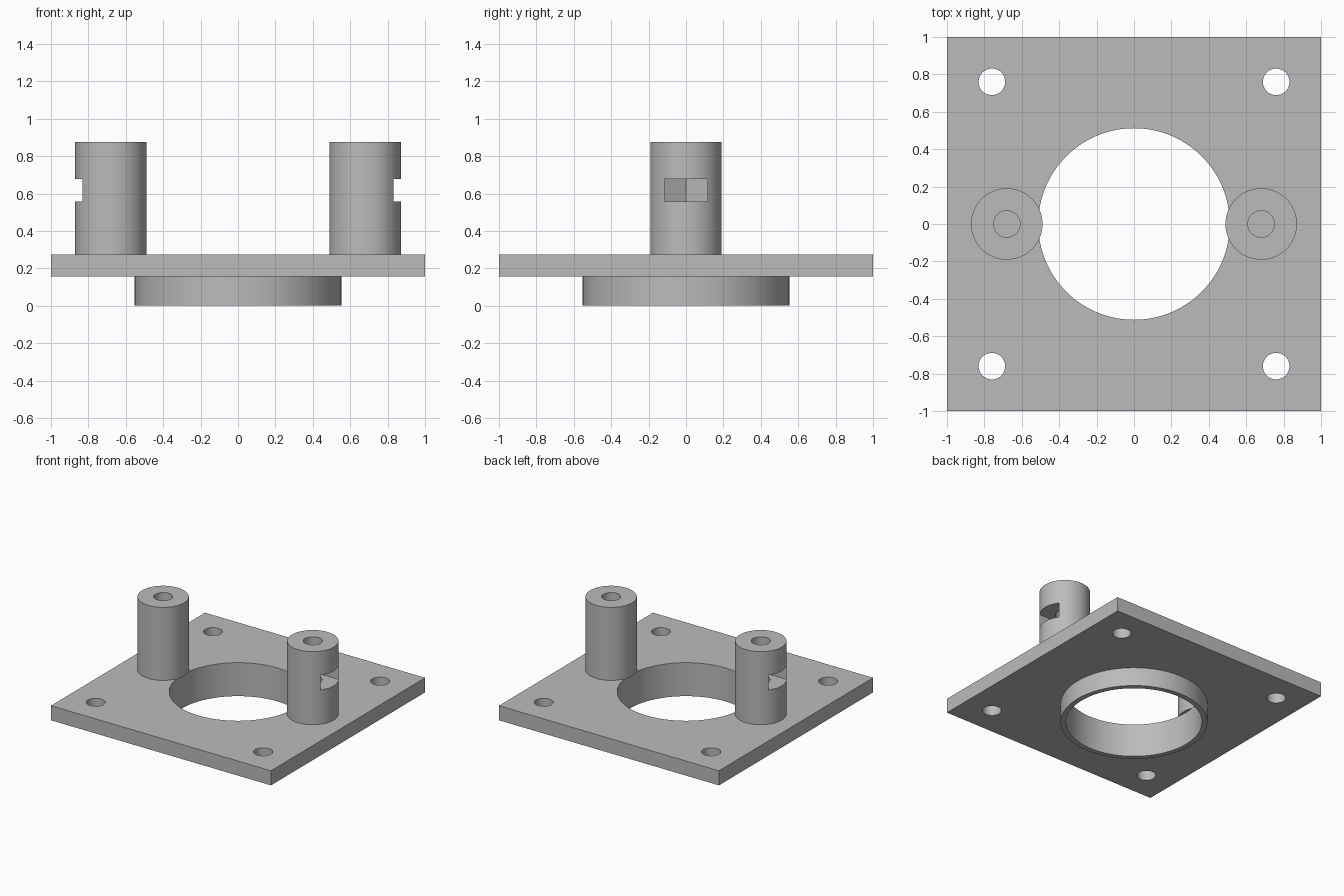
import bpy
import bmesh
from math import cos, sin, tau, radians

old = bpy.data.objects.get("Cube")
if old:
    bpy.data.objects.remove(old, do_unlink=True)

grey = bpy.data.materials.new("plain grey")
grey.use_nodes = True
colour = (0.5, 0.5, 0.5, 1)
grey.diffuse_color = colour
grey.node_tree.nodes["Principled BSDF"].inputs["Base Color"].default_value = colour

PLATE_BOTTOM, PLATE_TOP, POST_TOP = 0.155, 0.275, 0.875
BORE = 0.512


def prism(name, points, z0, z1):
    """Extrude a flat outline from z0 to z1."""
    bm = bmesh.new()
    face = bm.faces.new([bm.verts.new((x, y, z0)) for x, y in points])
    top = bmesh.ops.extrude_face_region(bm, geom=[face])["geom"]
    moved = [v for v in top if isinstance(v, bmesh.types.BMVert)]
    bmesh.ops.translate(bm, verts=moved, vec=(0, 0, z1 - z0))
    bmesh.ops.recalc_face_normals(bm, faces=bm.faces)
    mesh = bpy.data.meshes.new(name)
    bm.to_mesh(mesh)
    bm.free()
    mesh.materials.append(grey)
    obj = bpy.data.objects.new(name, mesh)
    bpy.context.collection.objects.link(obj)
    return obj


def cylinder(name, x, y, r, z0, z1, sides=96):
    ring = [(x + r * cos(tau * i / sides), y + r * sin(tau * i / sides))
            for i in range(sides)]
    return prism(name, ring, z0, z1)


def cut(obj, cutters):
    """Subtract each cutter, then shade curved walls smooth."""
    for cutter in cutters:
        cutter.hide_render = True
        mod = obj.modifiers.new("cut", 'BOOLEAN')
        mod.operation, mod.solver, mod.object = 'DIFFERENCE', 'EXACT', cutter
    bpy.ops.object.select_all(action='DESELECT')
    obj.select_set(True)
    bpy.context.view_layer.objects.active = obj
    for mod in list(obj.modifiers):
        bpy.ops.object.modifier_apply(modifier=mod.name)
    for cutter in cutters:
        bpy.data.objects.remove(cutter, do_unlink=True)
    bpy.ops.object.shade_smooth_by_angle(angle=radians(30))


# Square plate with a central opening and four corner screw holes
plate = prism("base_plate", [(-1, -1), (1, -1), (1, 1), (-1, 1)],
              PLATE_BOTTOM, PLATE_TOP)
holes = [cylinder("opening_cutter", 0, 0, BORE, 0, 1, 128)]
for sx in (-1, 1):
    for sy in (-1, 1):
        holes.append(cylinder("screw_cutter", sx * 0.76, sy * 0.76, 0.071, 0, 1, 48))
cut(plate, holes)

# Collar under the plate
collar = cylinder("collar", 0, 0, 0.553, 0, PLATE_BOTTOM, 128)
cut(collar, [cylinder("collar_cutter", 0, 0, BORE, -1, 1, 128)])

# Posts with a bolt bore and an outward-opening hexagonal nut slot
for side, sign in (("left", 1), ("right", -1)):
    cx = sign * 0.68
    post = cylinder(side + "_post", cx, 0, 0.191, PLATE_TOP, POST_TOP)
    slot = [(-0.133, 0), (-0.066, -0.115), (0.3, -0.115), (0.3, 0.115), (-0.066, 0.115)]
    slot = [(cx + sign * x, y) for x, y in slot]
    cut(post, [cylinder("bore_cutter", cx, 0, 0.071, PLATE_TOP + 0.005, 1, 48),
               prism("slot_cutter", slot, 0.556, 0.678)])
